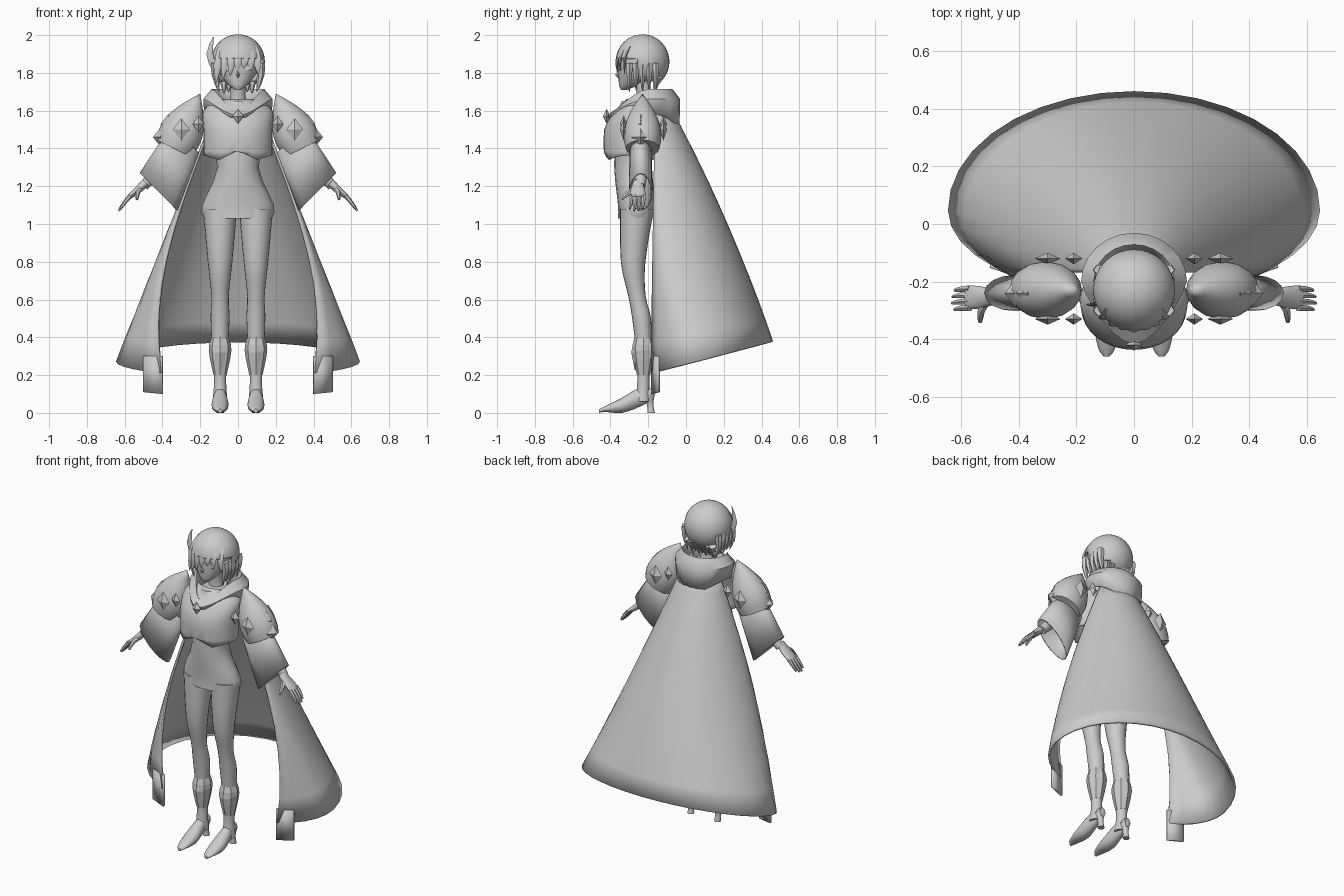
import bpy, bmesh
from math import sin, cos, pi, radians
from mathutils import Vector

if bpy.data.objects.get("Cube"):
    bpy.data.objects.remove(bpy.data.objects["Cube"])

GREY = (.6, .6, .6, 1)
grey = bpy.data.materials.new("plain grey")
grey.use_nodes = True
grey.diffuse_color = GREY
grey.node_tree.nodes["Principled BSDF"].inputs["Base Color"].default_value = GREY

AXIS_X, AXIS_Y, AXIS_Z = Vector((1, 0, 0)), Vector((0, 1, 0)), Vector((0, 0, 1))
SLANT = (AXIS_X + AXIS_Z).normalized()
LEG_X, ARM_Y, HEAD_Y = .095, -.24, -.23


def build(name, verts, faces, mirror=False, thick=0, angle=40, skip=None):
    bm = bmesh.new()
    points = [bm.verts.new(v) for v in verts]
    for face in faces:
        bm.faces.new([points[i] for i in face])
    if skip:
        gone = [f for f in bm.faces if skip(f.calc_center_median())]
        bmesh.ops.delete(bm, geom=gone, context='FACES')
    bmesh.ops.remove_doubles(bm, verts=bm.verts, dist=.0005)
    bmesh.ops.recalc_face_normals(bm, faces=bm.faces)
    mesh = bpy.data.meshes.new(name)
    bm.to_mesh(mesh)
    bm.free()
    mesh.materials.append(grey)
    part = bpy.data.objects.new(name, mesh)
    bpy.context.collection.objects.link(part)
    if angle:
        bpy.ops.object.select_all(action='DESELECT')
        part.select_set(True)
        bpy.context.view_layer.objects.active = part
        bpy.ops.object.shade_smooth_by_angle(angle=radians(angle))
    if thick:
        solid = part.modifiers.new("thickness", 'SOLIDIFY')
        solid.thickness, solid.offset = thick, 0
    if mirror:
        part.modifiers.new("mirror", 'MIRROR')


def ring(center, ru, rv, u=AXIS_X, v=AXIS_Y, sides=16):
    turns = [2 * pi * i / sides for i in range(sides)]
    return [Vector(center) + u * ru * cos(t) + v * rv * sin(t) for t in turns]


def loft(name, rings, closed=True, caps=True, **options):
    n, last = len(rings[0]), len(rings) - 1
    faces = [(r * n + i, r * n + (i + 1) % n, (r + 1) * n + (i + 1) % n, (r + 1) * n + i)
             for r in range(last) for i in range(n if closed else n - 1)]
    if caps and closed:
        faces += [tuple(range(n)), tuple(range(n * last, n * last + n))]
    build(name, [v for r in rings for v in r], faces, **options)


def spline(rows, steps=3):
    # smooth curve through a few profile rows
    rows = [Vector(r) for r in rows]
    out = []
    for i in range(len(rows) - 1):
        a, b, c, d = rows[max(i - 1, 0)], rows[i], rows[i + 1], rows[min(i + 2, len(rows) - 1)]
        for s in range(steps):
            t = s / steps
            out.append(b + ((c - a) * t + (a * 2 - b * 5 + c * 4 - d) * t ** 2
                            + (b * 3 - a - c * 3 + d) * t ** 3) / 2)
    return out + [rows[-1]]


def column(name, rows, x=0, depth=None, sides=20, **options):
    # profile rows: height, y, radius
    loft(name, [ring((x, y, z), r, depth or r, sides=sides) for z, y, r in spline(rows)], **options)


def strand(name, points, radius, flat=1, tip=.1, sides=6, **options):
    # tapered tube through a few points
    points = spline(points, 2)
    last, rings = len(points) - 1, []
    for i, p in enumerate(points):
        along = (points[min(i + 1, last)] - points[max(i - 1, 0)]).normalized()
        u = along.cross(AXIS_Y if abs(along.y) < .9 else AXIS_Z).normalized()
        size = radius * (1 - (1 - tip) * (i / last) ** 2)
        rings.append(ring(p, size, size * flat, u, u.cross(along), sides))
    loft(name, rings, **options)


def gem(name, center, rx, ry, rz, **options):
    center, tip = Vector(center), AXIS_Z * rz
    loft(name, [ring(center - tip, 0, 0, sides=4), ring(center, rx, ry, sides=4),
                ring(center + tip, 0, 0, sides=4)], caps=False, angle=0, **options)


# Body and legs
column("torso_and_shorts", [(1.03, -.26, .18), (1.1, -.26, .19), (1.3, -.28, .11),
                            (1.55, -.27, .15), (1.65, -.24, .06)], depth=.1)
column("neck", [(1.6, -.22, .05), (1.68, -.22, .04), (1.78, -.24, .04)])
column("leg", [(1.08, -.26, .09), (.8, -.28, .065), (.62, -.26, .046), (.5, -.235, .05),
               (.3, -.22, .04)], x=LEG_X, mirror=True)

# Heeled boots
column("boot_shaft", [(.37, -.225, .046), (.18, -.225, .032), (.06, -.23, .04)], x=LEG_X, mirror=True)
foot = [(-.17, .1, .02, .03), (-.25, .08, .035, .05), (-.34, .04, .045, .04),
        (-.43, .02, .03, .015), (-.46, .01, .01, .01)]
loft("boot_foot", [ring((LEG_X, y, z), a, b, AXIS_X, AXIS_Z) for y, z, a, b in spline(foot)], mirror=True)
column("boot_heel", [(.1, -.195, .03), (.05, -.19, .017), (0, -.185, .02)], x=LEG_X, mirror=True)
column("boot_cuff", [(.4, -.225, .046), (.33, -.225, .06), (.2, -.225, .035)], x=LEG_X, sides=8,
       mirror=True, angle=0)
gem("boot_plate", (LEG_X, -.27, .32), .035, .02, .1, mirror=True)

# Cropped jacket with a notched hem
jacket = [(1.34, -.29, .18, .14), (1.5, -.29, .18, .14), (1.6, -.25, .18, .12), (1.66, -.23, .1, .08)]
rings = [ring((0, y, z), a, b, sides=32) for z, y, a, b in spline(jacket)]
for p in rings[0]:
    p.z += .05 * max(0, 1 - abs(p.x) / .1) + .3 * max(0, abs(p.x) - .1)
loft("jacket", rings, caps=False, thick=.006)

# Folded hood: dips to a point in front, hangs at the back
rings = []
for z, r, dip in [(1.58, .175, .02), (1.66, .18, .1), (1.71, .14, .13), (1.62, .09, .05)]:
    level = ring((0, -.2, z), r, r * .92, sides=24)
    for p in level:
        s = (p.y + .2) / r
        front, back = max(0, -s), max(0, s)
        p.z -= dip * front ** 2 + (.1 * back ** 3 if z < 1.6 else 0)
        p.y -= .06 * front ** 3
        p.x *= 1 - front / 4
    rings.append(level)
loft("hood", rings, caps=False, thick=.008)
gem("brooch", (0, -.42, 1.57), .03, .02, .04)

# Long cape, open at the front and flaring towards a tilted hem
rings, levels, columns = [], 10, 28
for level in range(levels + 1):
    h = level / levels
    width, curl = .1 + .54 * h, radians(5 + 46 * h ** 1.5)
    back = -.1 + .555 * h + .2 * h * (1 - h)
    middle, front = -.16 + .21 * h ** 2, -.165 - .015 * h
    row = []
    for i in range(columns + 1):
        t = -curl + (pi + 2 * curl) * i / columns
        reach = back - middle if sin(t) > 0 else (middle - front) / sin(curl)
        y = reach * sin(t)
        row.append((width * cos(t), middle + y, 1.64 - 1.37 * h + .26 * h ** 3 * y))
    rings.append(row)
loft("cape", rings, closed=False, thick=.014)
build("cape_tab", [(.4, -.18, .3), (.5, -.145, .3), (.5, -.145, .11), (.4, -.18, .1)],
      [range(4)], mirror=True, thick=.014)

# Shoulder puffs, wide flattened sleeves and their gems
puff_side = Vector((.9, 0, .44))
rings = []
for i in range(9):
    t = i / 8
    swell = sin(pi * .65 * t)
    rings.append(ring((.2 + .14 * t, ARM_Y + .01, 1.69 - .29 * t), .115 * swell, .1 * swell, puff_side))
loft("shoulder_puff", rings, mirror=True)
loft("wide_sleeve", [ring((.28, ARM_Y, 1.45), .1, .055, SLANT), ring((.42, ARM_Y, 1.17), .138, .058, SLANT)],
     caps=False, mirror=True, thick=.008)
for place, y in (("front", -.33), ("back", -.12)):
    gem(f"{place}_shoulder_gem", (.21, y, 1.53), .03, .02, .045, mirror=True)
    gem(f"{place}_sleeve_gem", (.3, y, 1.5), .045, .02, .06, mirror=True)
for place, x, z in (("upper", .37, 1.53), ("lower", .41, 1.46)):
    gem(f"{place}_shoulder_spike", (x, ARM_Y, z), .04, .05, .05, mirror=True)

# Arms and hands
strand("forearm", [(.3, ARM_Y, 1.42), (.4, ARM_Y, 1.31), (.5, ARM_Y, 1.2)], .042, tip=.6, sides=12, mirror=True)
palm = [(.49, 1.22, .022, .026), (.53, 1.18, .019, .038), (.58, 1.14, .012, .042)]
loft("palm", [ring((x, -.255, z), a, b, SLANT) for x, z, a, b in spline(palm)], mirror=True)
for i, finger in enumerate(("index", "middle", "ring", "little")):
    y, reach = -.292 + .022 * i, .065 - .008 * abs(i - 1.4)
    strand(f"{finger}_finger", [(.57, y, 1.15), (.57 + reach / 2, y, 1.15 - reach * .6),
                                (.57 + reach, y * 1.02, 1.15 - reach * 1.3)], .0125, tip=.45, mirror=True)
strand("thumb", [(.51, -.26, 1.19), (.53, -.3, 1.17), (.535, -.34, 1.13)], .016, tip=.45, mirror=True)

# Head and face
column("head", [(1.71, -.33, .015), (1.74, -.3, .055), (1.82, -.25, .11), (1.9, -.24, .115), (1.97, -.23, .06)])
gem("nose", (0, -.36, 1.79), .01, .015, .02)
for side, x in (("left", .05), ("right", -.05)):
    loft(f"{side}_eye", [ring((x, y, 1.825), .02, .012, AXIS_X, AXIS_Z) for y in (-.345, -.352)])

# Hair cap with the face opening left out
cap = [(1.86 + .14 * cos(a / 5), HEAD_Y, .138 * sin(a / 5)) for a in range(13)]
column("hair_cap", cap, sides=32, caps=False, thick=.008,
       skip=lambda c: c.y < HEAD_Y - .025 and c.z < 1.87)

# Fringe parted over the left eye, side locks and nape locks
for i in range(7):
    x = (i - 3) / 30
    from_part = x - .04
    y = HEAD_Y - .135 * (1 - (x / .14) ** 2) ** .5
    tip_x, tip_z = x + from_part / 8, 1.83 - .6 * abs(from_part)
    strand(f"fringe_lock_{i + 1}", [(x * .75, y + .03, 1.93), (x, y, 1.87), (tip_x, y, tip_z)], .03, flat=.4)
for i in range(5):
    y = -.3 + .035 * i
    strand(f"side_lock_{i + 1}", [(.115, y, 1.85), (.12, y, 1.79), (.1, y, 1.7 + .01 * (i % 2))],
           .026, flat=.8, mirror=True)
for i in range(7):
    x = (i - 3) / 40
    strand(f"nape_lock_{i + 1}", [(x * 1.2, -.14, 1.78), (x, -.16, 1.74), (x, -.17, 1.69 + .01 * (i % 2))], .022)

# Curved feather on the right of the head
strand("feather", [(-.12, -.28, 1.83), (-.15, -.28, 1.9), (-.13, -.28, 1.99)], .022, flat=.35)
